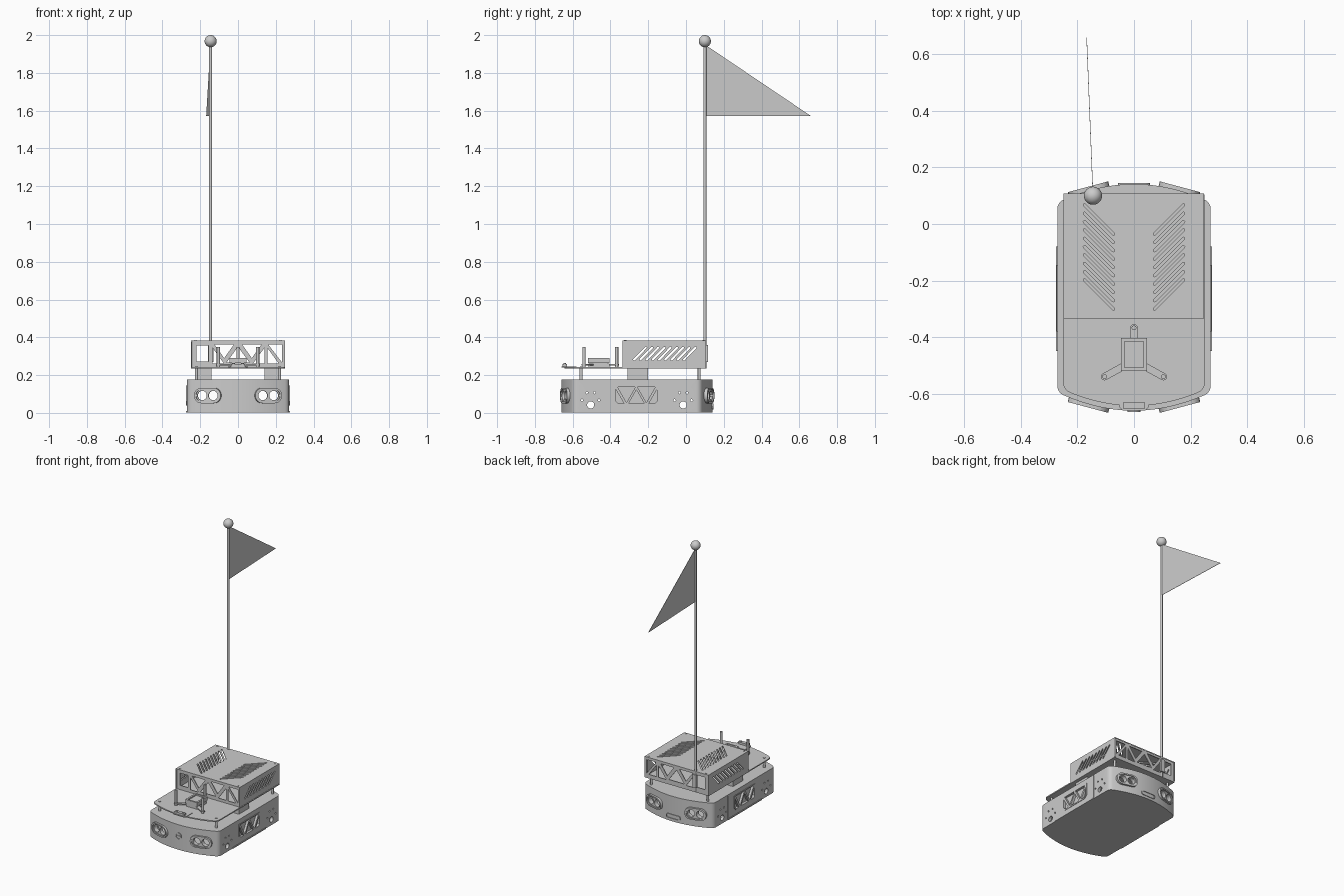
import bpy, bmesh, math
from math import sin, cos, pi, radians, atan2, sqrt

cube = bpy.data.objects.get("Cube")
if cube:
    bpy.data.objects.remove(cube)

grey = bpy.data.materials.new("plain grey")
grey.use_nodes = True
GREY = (0.6, 0.6, 0.6, 1)
grey.diffuse_color = GREY
grey.node_tree.nodes["Principled BSDF"].inputs["Base Color"].default_value = GREY

FLAT, FRONT, SIDE = (0, 0, 0), (pi / 2, 0, 0), (pi / 2, 0, pi / 2)


def activate(ob):
    bpy.ops.object.select_all(action='DESELECT')
    ob.select_set(True)
    bpy.context.view_layer.objects.active = ob


def finish(ob, name):
    ob.name = name
    ob.data.materials.clear()
    ob.data.materials.append(grey)
    activate(ob)
    bpy.ops.object.shade_smooth_by_angle(angle=radians(30))
    return ob


def panel(name, loops, thick, loc=(0, 0, 0), rot=FLAT):
    """Flat plate from closed outlines; inner outlines become holes."""
    cu = bpy.data.curves.new(name, 'CURVE')
    cu.dimensions, cu.fill_mode, cu.extrude = '2D', 'BOTH', thick / 2
    for pts in loops:
        sp = cu.splines.new('POLY')
        sp.points.add(len(pts) - 1)
        for p, (x, y) in zip(sp.points, pts):
            p.co = (x, y, 0, 1)
        sp.use_cyclic_u = True
    ob = bpy.data.objects.new(name, cu)
    bpy.context.collection.objects.link(ob)
    ob.location, ob.rotation_euler = loc, rot
    activate(ob)
    bpy.ops.object.convert(target='MESH')
    ob = bpy.context.object
    bm = bmesh.new()
    bm.from_mesh(ob.data)
    bmesh.ops.remove_doubles(bm, verts=bm.verts, dist=1e-5)
    bmesh.ops.recalc_face_normals(bm, faces=bm.faces)
    bm.to_mesh(ob.data)
    bm.free()
    return finish(ob, name)


def cut(ob, cutter):
    mod = ob.modifiers.new("cut", 'BOOLEAN')
    mod.operation, mod.object, mod.solver = 'DIFFERENCE', cutter, 'EXACT'
    activate(ob)
    bpy.ops.object.modifier_apply(modifier=mod.name)
    bpy.data.objects.remove(cutter)


def box(name, x0, x1, y0, y1, z0, z1):
    return panel(name, [rect(x0, x1, y0, y1)], z1 - z0, (0, 0, (z0 + z1) / 2))


def post(name, x, y, z0, z1, r, n=16):
    return panel(name, [circle(0, 0, r, n)], z1 - z0, (x, y, (z0 + z1) / 2))


def rect(x0, x1, y0, y1):
    return [(x0, y0), (x1, y0), (x1, y1), (x0, y1)]


def circle(x, y, r, n=24):
    return [(x + r * cos(2 * pi * i / n), y + r * sin(2 * pi * i / n)) for i in range(n)]


def capsule(x0, y0, x1, y1, r, n=6):
    a = atan2(y1 - y0, x1 - x0) + pi / 2
    return [(x + r * cos(a + s + pi * i / n), y + r * sin(a + s + pi * i / n))
            for x, y, s in ((x0, y0, 0), (x1, y1, pi)) for i in range(n + 1)]


def hull(w, front, back, sag, inset=0.0, n=24):
    """Rounded-corner outline with bowed front and back edges."""
    pts = []
    for s, tip in ((-1, front), (1, back)):
        cx, cy, r = w - 0.035, tip - s * (sag + 0.035), 0.035
        arc = [(cx + r * cos(t), cy + s * r * sin(t))
               for t in (i * radians(70) / 5 for i in range(6))]
        ex, ey = arc[-1]
        bow = [(ex * (1 - 2 * i / n), tip - (tip - ey) * (1 - 2 * i / n) ** 2)
               for i in range(1, n)]
        half = arc + bow + [(-x, y) for x, y in reversed(arc)]
        pts += half if s > 0 else half[::-1]
    return pts


# Lower body: hollow shell with see-through lamp and wheel-side holes
body = panel("lower_body", [hull(.271, -.66, .141, .052)], .176, (0, 0, .09))
cut(body, panel("cavity", [hull(.25, -.64, .121, .052)], .145, (0, 0, .09)))
lamp_x = [s * x for s in (-1, 1) for x in (.131, .189)]
cut(body, panel("lamp_holes", [circle(x, .092, .025) for x in lamp_x], 3, (0, 0, 0), FRONT))
side_holes = []
for c in (-.505, -.015):
    side_holes.append(circle(c, .042, .019))
    side_holes += [circle(c + dx, .042 + dz, .006, 10)
                   for dx, dz in ((-.045, .025), (-.02, .065), (.02, .065), (.045, .025))]
cut(body, panel("side_holes", side_holes, 3, (0, 0, 0), SIDE))

# Side truss windows, recessed into the shell
win = [(-.38, .145), (-.145, .145), (-.145, .06), (-.165, .04), (-.36, .04), (-.38, .06)]
truss = [[(-.362, .137), (-.268, .137), (-.315, .055)],
         [(-.257, .137), (-.163, .137), (-.21, .055)],
         [(-.304, .049), (-.221, .049), (-.2625, .122)],
         [(-.372, .125), (-.328, .049), (-.358, .049), (-.372, .063)],
         [(-.153, .125), (-.153, .063), (-.167, .049), (-.197, .049)]]
for s, tag in ((1, "left"), (-1, "right")):
    cut(body, panel("recess", [win, ], .04, (s * .278, 0, 0), SIDE))
    cut(body, panel("seam", [rect(-.077, -.074, .01, .17)], .01, (s * .273, 0, 0), SIDE))
    panel(tag + "_side_truss", [win] + truss, .016, (s * .266, 0, 0), SIDE)
    box(tag + "_lower_rail", s * .272 - .003, s * .272 + .003, -.45, -.08, .002, .01)
finish(body, "lower_body")

# Twin lamp bezels at the four corners
for s in (-1, 1):
    for y, a, tag in ((-.638, radians(15), "front"), (.121, radians(165), "rear")):
        holes = [circle(dx, 0, .025) for dx in (-.03, .03)]
        bezel = [capsule(-.033, 0, .033, 0, .041, 10)]
        panel(tag + "_lamp_bezel", bezel + [capsule(-.031, 0, .031, 0, .032, 10)], .022,
              (s * .16, y, .092), (pi / 2, 0, s * a))
        panel(tag + "_lamp_plate", [capsule(-.033, 0, .033, 0, .038, 10)] + holes, .008,
              (s * .16, y, .092), (pi / 2, 0, s * a))

# Front button and rear socket
panel("button_ring", [circle(0, .1, .023), circle(0, .1, .019)], .008, (0, -.66, 0), FRONT)
panel("button_bar", [rect(-.019, .019, .098, .102)], .006, (0, -.66, 0), FRONT)
panel("rear_socket", [capsule(-.04, .035, .04, .035, .016), capsule(-.04, .035, .04, .035, .011)],
      .01, (0, .14, 0), FRONT)

# Deck plate on its supports
deck = [p for p in hull(.25, -.643, .105, .045) if p[1] < -.3] 
panel("deck_plate", [deck + [(.25, .105), (-.25, .105)]
                     if deck[-1][0] > 0 else deck + [(-.25, .105), (.25, .105)]],
      .008, (0, 0, .238))
for s in (-1, 1):
    box("deck_support", min(s * .14, s * .225), max(s * .14, s * .225), -.31, -.2, .17, .235)
    for y in (-.555, .07):
        post("deck_post", s * .22, y, .17, .235, .008)
        post("deck_screw", s * .22, y, .241, .246, .007, 10)

# Upper housing: slotted cover and sides, truss ends
top_slots = []
for i in range(10):
    y = .067 - i * .0295
    top_slots += [capsule(s * .175, y, s * .073, y - .102, .0045, 4) for s in (-1, 1)]
panel("housing_cover", [rect(-.25, .248, -.335, .107)] + top_slots, .006, (0, 0, .379))
side_slots = [capsule(y, .282, y + .062, .345, .0055, 4)
              for y in (-.275 + i * .033 for i in range(9))]
for x, tag in ((.245, "left"), (-.247, "right")):
    panel(tag + "_housing_side", [rect(-.335, .107, .242, .376)] + side_slots,
          .006, (x, 0, 0), SIDE)
end_holes = [rect(-.22, -.155, .272, .358),
             [(-.125, .362), (-.022, .362), (-.073, .29)],
             [(-.135, .345), (-.135, .262), (-.075, .262)],
             [(-.06, .268), (.06, .268), (0, .35)],
             [(.022, .362), (.125, .362), (.073, .29)],
             [(.16, .362), (.232, .362), (.232, .268)],
             [(.14, .345), (.08, .262), (.14, .262)],
             [(.155, .345), (.155, .262), (.215, .262)]]
for y, tag in ((-.33, "front"), (.102, "rear")):
    panel(tag + "_housing_end", [rect(-.242, .242, .242, .376)] + end_holes,
          .006, (0, y, 0), FRONT)
for x in (-.225, .225):
    for y in (-.322, .092):
        post("cover_screw", x, y, .38, .385, .006, 10)

# Sensor stand on the front deck
for x, y in ((0, -.367), (-.104, -.54), (.104, -.54)):
    post("stand_post", x, y, .24, .348, .0085)
    panel("stand_arm", [capsule(x, y, x * .3, -.46 + (y + .46) * .5, .013)], .008, (0, 0, .256))
box("stand_base", -.04, .04, -.515, -.405, .242, .262)
panel("sensor_frame", [rect(-.046, .046, -.52, -.404), rect(-.034, .034, -.508, -.416)],
      .028, (0, 0, .277))
box("sensor_floor", -.036, .036, -.51, -.414, .262, .282)

# Front bracket
panel("front_bracket", [[(-.052, -.58), (-.052, -.648), (-.04, -.66), (.04, -.66),
                         (.052, -.648), (.052, -.58)]], .006, (0, 0, .243))
box("bracket_block", -.038, .038, -.655, -.63, .244, .26)
for x in (-.024, .024):
    post("bracket_screw", x, -.642, .26, .264, .007, 12)

# Flag pole with ball and pennant
PX, PY = -.145, .1
post("flag_pole", PX, PY, .235, 1.96, .008)
box("pole_clamp", PX - .014, PX + .014, .1, .116, .27, .36)
bpy.ops.mesh.primitive_uv_sphere_add(segments=32, ring_count=16, radius=.032,
                                     location=(PX, PY, 1.968))
finish(bpy.context.object, "pole_ball")
panel("pennant", [[(0, 1.95), (0, 1.573), (.56, 1.573)]], .002, (PX, PY, 0),
      (pi / 2, 0, pi / 2 + .04))
